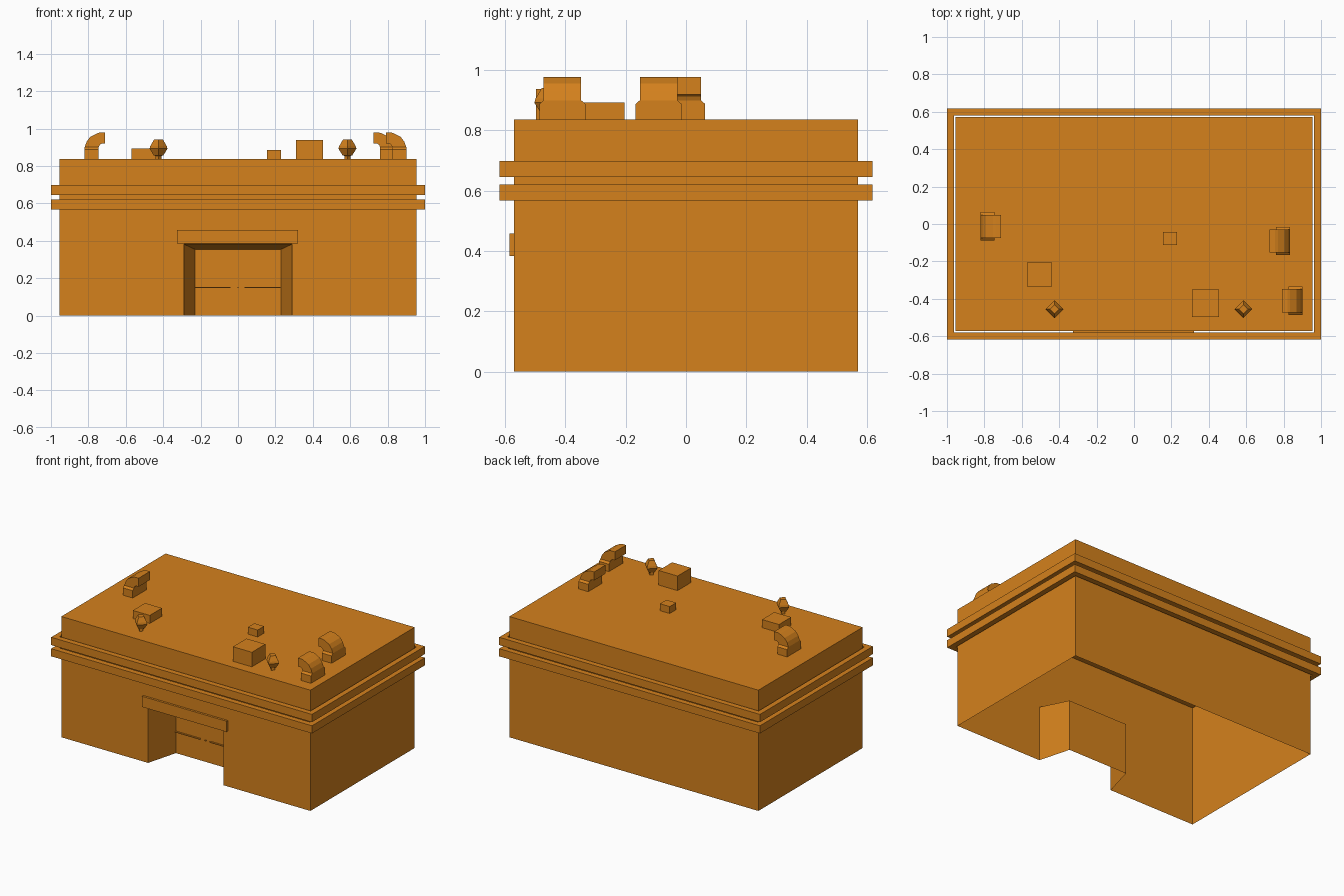
import bpy, bmesh, math

if "Cube" in bpy.data.objects:
    bpy.data.objects.remove(bpy.data.objects["Cube"])

paint = bpy.data.materials.new("orange_paint")
paint.diffuse_color = (0.66, 0.22, 0.012, 1)
paint.use_nodes = True
paint.node_tree.nodes["Principled BSDF"].inputs["Base Color"].default_value = paint.diffuse_color


def make(name, verts, faces, fix=True):
    me = bpy.data.meshes.new(name)
    me.from_pydata(verts, [], faces)
    if fix:
        bm = bmesh.new()
        bm.from_mesh(me)
        bmesh.ops.recalc_face_normals(bm, faces=bm.faces)
        bm.to_mesh(me)
        bm.free()
    me.materials.append(paint)
    ob = bpy.data.objects.new(name, me)
    bpy.context.collection.objects.link(ob)
    return ob


def loft(name, rings, caps=True, closed=False):
    """Skin a list of equal-length vertex rings."""
    n, m = len(rings[0]), len(rings)
    verts = [v for r in rings for v in r]
    faces = []
    for k in range(m if closed else m - 1):
        a, b = k * n, ((k + 1) % m) * n
        faces += [(a + i, a + (i + 1) % n, b + (i + 1) % n, b + i) for i in range(n)]
    if caps and not closed:
        faces += [tuple(range(n))[::-1], tuple(range((m - 1) * n, m * n))]
    return make(name, verts, faces)


def rect(x0, x1, y0, y1, z):
    return [(x0, y0, z), (x1, y0, z), (x1, y1, z), (x0, y1, z)]


def box(name, x0, x1, y0, y1, z0, z1):
    return loft(name, [rect(x0, x1, y0, y1, z0), rect(x0, x1, y0, y1, z1)])


W, D, H = 0.955, 0.571, 0.837

# Hollow building shell, open below, with a splayed doorway recess
RD = -D + 0.22
verts = [(-W, -D, 0), (-0.29, -D, 0), (-0.29, -D, 0.382), (0.29, -D, 0.382),
         (0.29, -D, 0), (W, -D, 0), (W, -D, H), (-W, -D, H),
         (-W, D, 0), (W, D, 0), (W, D, H), (-W, D, H),
         (-0.23, RD, 0), (-0.23, RD, 0.354), (0.23, RD, 0.354), (0.23, RD, 0)]
faces = [(0, 1, 2, 7), (2, 3, 6, 7), (3, 4, 5, 6), (5, 9, 10, 6), (9, 8, 11, 10),
         (8, 0, 7, 11), (7, 6, 10, 11),
         (1, 12, 13, 2), (2, 13, 14, 3), (3, 14, 15, 4), (12, 15, 14, 13)]
make("building_shell", verts, faces, fix=False)

# Two free-standing cornice bands around the walls
for name, z0, z1 in (("lower_band", 0.567, 0.62), ("upper_band", 0.645, 0.699)):
    xo, yo, xi, yi = 1.0, 0.618, 0.963, 0.580
    loft(name, [rect(-xo, xo, -yo, yo, z0), rect(-xo, xo, -yo, yo, z1),
                rect(-xi, xi, -yi, yi, z1), rect(-xi, xi, -yi, yi, z0)], closed=True)

# Lintel over the doorway, push bars and centre latch on the doors
box("door_lintel", -0.325, 0.322, -0.586, -D, 0.384, 0.458)
box("left_push_bar", -0.23, -0.04, RD - 0.012, RD, 0.148, 0.153)
box("right_push_bar", 0.035, 0.228, RD - 0.012, RD, 0.148, 0.153)
box("door_latch", -0.004, 0.004, RD - 0.012, RD, 0.148, 0.153)

# Rooftop equipment boxes
box("low_roof_box", -0.57, -0.44, -0.338, -0.204, H, 0.893)
box("tall_roof_box", 0.31, 0.455, -0.498, -0.35, H, 0.938)
box("small_roof_box", 0.155, 0.23, -0.113, -0.043, H, 0.885)

# Elbow vents: tapered base plus a bent hood; s is the direction they face
HOOD = [(0, 0.9), (0.011, 0.93), (0.03, 0.955), (0.066, 0.974), (0.08, 0.978), (0.11, 0.978),
        (0.11, 0.919), (0.09, 0.919), (0.08, 0.912), (0.075, 0.9)]
for name, x, y, s in (("left_vent", -0.82, -0.013, 1), ("rear_right_vent", 0.835, -0.091, -1),
                      ("front_right_vent", 0.9, -0.41, -1)):
    x2 = x + s * 0.075
    loft(name + "_base", [rect(x, x2, y - h, y + h, z)
                          for h, z in ((0.076, H), (0.076, 0.888), (0.062, 0.9))])
    loft(name + "_hood", [[(x + s * u, y + t, z) for u, z in HOOD] for t in (-0.062, 0.062)])

# Four-sided lamps on short stems
LAMP = [(0.016, H), (0.016, 0.853), (0.026, 0.857), (0.048, 0.892), (0.044, 0.906), (0.024, 0.94)]
for name, x in (("left_lamp", -0.425), ("right_lamp", 0.585)):
    loft(name, [[(x + r * math.cos(k * math.pi / 2), -0.455 + r * math.sin(k * math.pi / 2), z)
                 for k in range(4)] for r, z in LAMP])
